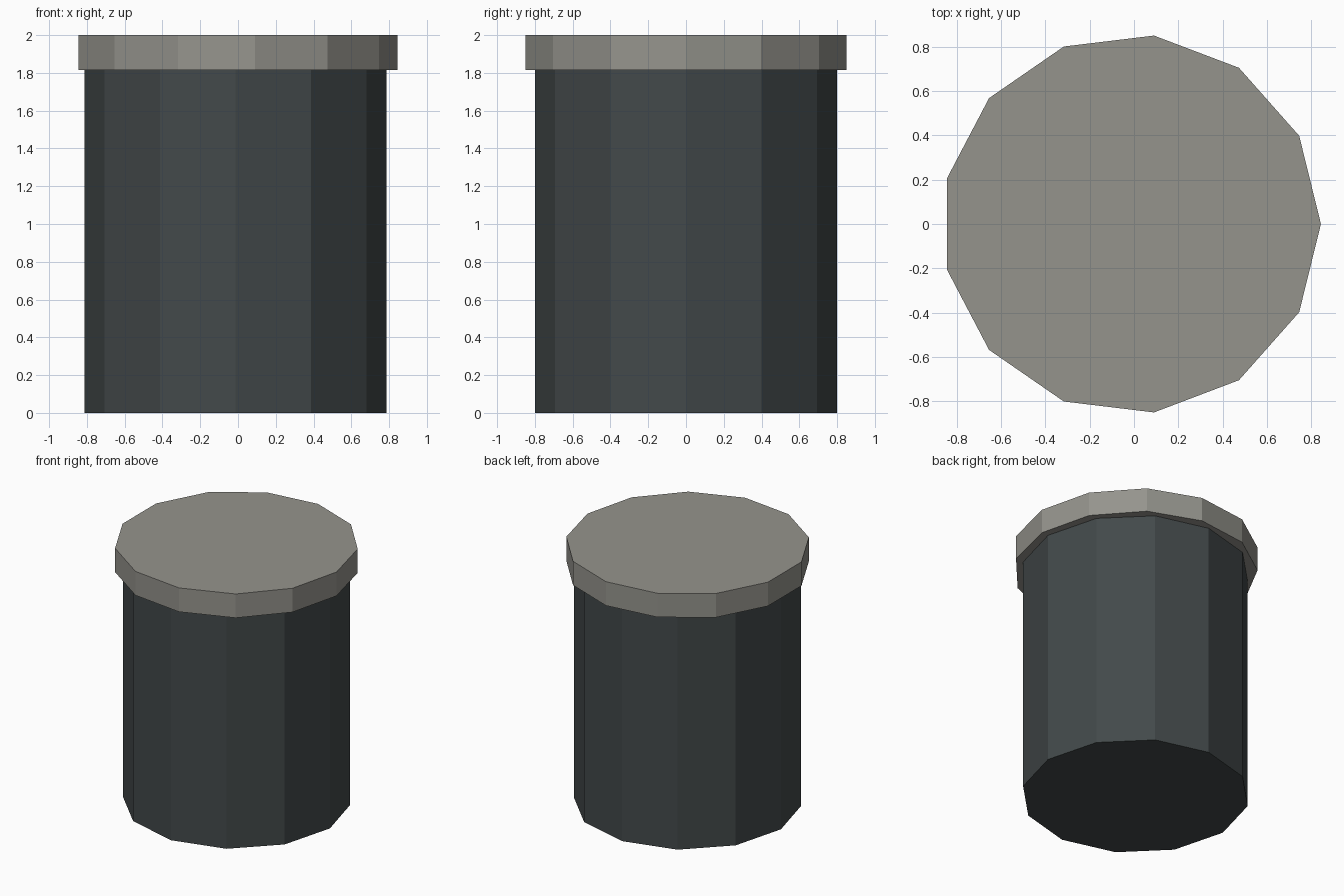
import bpy, math

if "Cube" in bpy.data.objects:
    bpy.data.objects.remove(bpy.data.objects["Cube"])

CX = -0.013  # odd-sided lid shifts the shared axis slightly off centre


def material(name, rgb):
    mat = bpy.data.materials.new(name)
    mat.diffuse_color = (*rgb, 1)
    mat.use_nodes = True
    mat.node_tree.nodes["Principled BSDF"].inputs["Base Color"].default_value = mat.diffuse_color
    return mat


def prism(name, sides, radius, z0, z1, mat):
    """Flat-shaded closed prism with one corner pointing along +x."""
    bpy.ops.mesh.primitive_cylinder_add(
        vertices=sides, radius=radius, depth=z1 - z0,
        location=(CX, 0, (z0 + z1) / 2), rotation=(0, 0, -math.pi / 2))
    obj = bpy.context.object
    obj.name = name
    obj.data.materials.append(mat)
    return obj


# Dark twelve-sided body
prism("body", 12, 0.80, 0.0, 1.815, material("dark_slate", (0.055, 0.066, 0.068)))

# Overhanging thirteen-sided lid
prism("lid", 13, 0.857, 1.815, 2.0, material("warm_grey", (0.30, 0.295, 0.265)))
